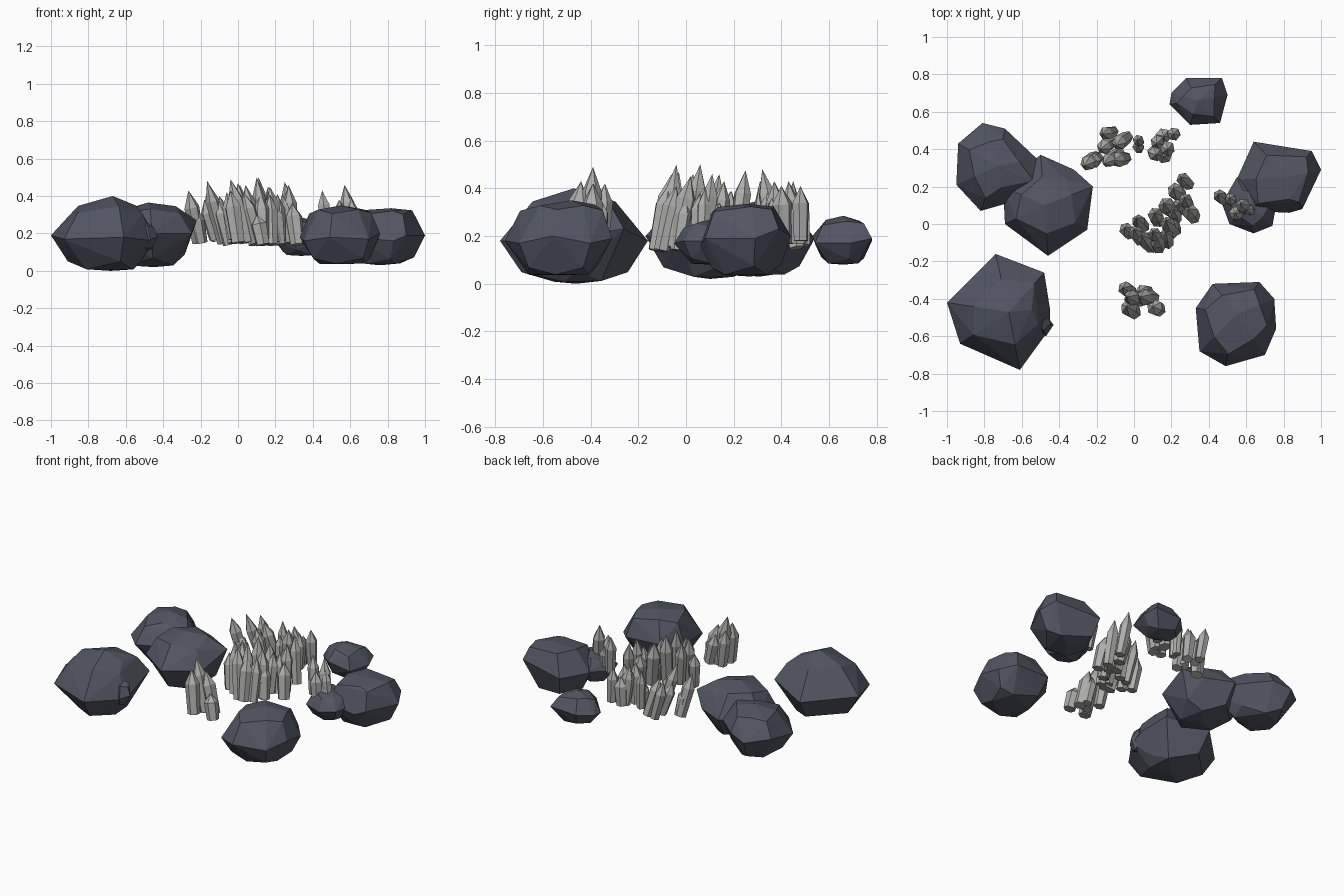
import bpy, bmesh, math, random
from mathutils import Vector

random.seed(4)


def material(name, rgb):
    m = bpy.data.materials.new(name)
    m.diffuse_color = (*rgb, 1)
    return m


slate = material("dark slate", (0.085, 0.092, 0.125))
grey = material("crystal grey", (0.42, 0.42, 0.415))


def finish(bm, name, mat):
    bmesh.ops.recalc_face_normals(bm, faces=bm.faces)
    me = bpy.data.meshes.new(name)
    bm.to_mesh(me)
    bm.free()
    me.materials.append(mat)
    ob = bpy.data.objects.new(name, me)
    bpy.context.collection.objects.link(ob)


def rock(name, outline, peak, low, upper=0.62, lower=0.62, drop=0.2):
    """Faceted boulder: hull of a girdle, a shoulder ring, a foot ring and a peak."""
    bm = bmesh.new()
    peak, low = Vector(peak), Vector(low)
    for i, p in enumerate(outline):
        p = Vector(p)
        bm.verts.new(p)
        # shoulder and foot points sit between the girdle and the poles
        s = upper + (0.1 if i % 2 else -0.06)
        q = peak.lerp(p, s)
        q.z = peak.z - (peak.z - p.z) * (drop + 0.14 if i % 2 else drop)
        bm.verts.new(q)
        s = lower + (-0.1 if i % 2 else 0.1)
        q = low.lerp(p, s)
        q.z = low.z + (p.z - low.z) * (0.05 if i % 2 else 0.27)
        bm.verts.new(q)
    bm.verts.new(peak)
    bm.verts.new(low)
    res = bmesh.ops.convex_hull(bm, input=bm.verts)
    junk = [v for v in set(res["geom_interior"] + res["geom_unused"])
            if isinstance(v, bmesh.types.BMVert)]
    bmesh.ops.delete(bm, geom=junk, context='VERTS')
    bmesh.ops.dissolve_limit(bm, angle_limit=math.radians(7),
                             verts=bm.verts, edges=bm.edges)
    finish(bm, name, slate)


def crystals(name, lean, items, r=0.042):
    """Cluster of leaning six-sided spikes; items are tip x, y, z and foot z."""
    bm = bmesh.new()
    for x, y, tip, foot in items:
        length = tip - foot
        dx = (lean[0] + random.uniform(-0.07, 0.07)) * length
        dy = (lean[1] + random.uniform(-0.07, 0.07)) * length
        top = Vector((x, y, tip))
        axis = Vector((dx, dy, length))
        base = top - axis
        turn = axis.to_track_quat('Z', 'Y')
        spin = random.uniform(0, 1)
        rad = r * random.uniform(0.85, 1.1)
        rings = []
        for t, k in ((0, 0.85), (0.68, 1.0)):
            rings.append([bm.verts.new(base + axis * t + turn @ Vector((
                rad * k * math.cos(spin + j * math.pi / 3),
                rad * k * math.sin(spin + j * math.pi / 3), 0))) for j in range(6)])
        apex = bm.verts.new(top)
        bm.faces.new(rings[0])
        for j in range(6):
            n = (j + 1) % 6
            bm.faces.new((rings[0][j], rings[0][n], rings[1][n], rings[1][j]))
            bm.faces.new((rings[1][j], rings[1][n], apex))
    finish(bm, name, grey)


# Boulders
rock("front_left_boulder",
     [(-.74, -.16, .18), (-.48, -.26, .23), (-.45, -.45, .2), (-.45, -.56, .16),
      (-.61, -.78, .18), (-.93, -.64, .17), (-1, -.42, .19)],
     (-.67, -.47, .40), (-.68, -.46, 0), .62, .62, .25)
rock("front_left_chip",
     [(-.46, -.50, .24), (-.43, -.54, .18), (-.47, -.60, .17), (-.56, -.55, .18)],
     (-.5, -.53, .26), (-.5, -.55, .11))
rock("back_left_boulder",
     [(-.81, .54, .19), (-.69, .51, .22), (-.52, .35, .2), (-.46, .2, .18),
      (-.68, .11, .2), (-.82, .07, .19), (-.95, .21, .17), (-.94, .43, .21)],
     (-.73, .31, .35), (-.73, .31, .03))
rock("inner_left_boulder",
     [(-.5, .37, .2), (-.32, .29, .2), (-.22, .2, .27), (-.25, -.03, .2),
      (-.46, -.17, .2), (-.69, 0, .19), (-.7, .2, .19)],
     (-.48, .1, .365), (-.45, .1, .02))
rock("right_boulder",
     [(.64, .44, .2), (.95, .39, .23), (1, .29, .19), (.9, .08, .19),
      (.83, .06, .16), (.62, .07, .18), (.55, .24, .19)],
     (.82, .25, .335), (.76, .27, .03), .68, .66, .08)
rock("right_small_rock",
     [(.55, .25, .2), (.47, .11, .17), (.51, 0, .17), (.64, -.05, .17),
      (.74, -.01, .18), (.76, .1, .18), (.7, .2, .18)],
     (.62, .1, .27), (.62, .1, .08))
rock("front_right_boulder",
     [(.42, -.32, .2), (.67, -.31, .19), (.75, -.4, .17), (.76, -.56, .2),
      (.7, -.7, .17), (.49, -.76, .18), (.35, -.68, .16), (.33, -.45, .18)],
     (.55, -.48, .35), (.57, -.53, .03), .67, .66, .12)
rock("back_small_boulder",
     [(.28, .78, .18), (.47, .78, .19), (.5, .69, .17), (.46, .54, .17),
      (.3, .53, .2), (.19, .64, .17), (.2, .7, .17)],
     (.34, .66, .285), (.34, .66, .08))

# Crystal clusters
crystals("center_crystals", (-.1, .18), [
    (.25, .25, .475, .17), (.21, .19, .39, .16), (.27, .14, .46, .15),
    (.16, .11, .45, .15), (.21, .08, .41, .16), (.29, .08, .36, .14),
    (.11, .06, .50, .15), (.10, -.04, .50, .15), (.17, -.04, .41, .14),
    (.12, -.07, .42, .14), (0, -.03, .47, .15), (.01, .03, .46, .16),
    (.04, -.06, .46, .14), (.20, 0, .36, .14), (-.05, -.02, .38, .15),
    (.17, .02, .45, .15), (.24, .11, .41, .15)])
crystals("front_crystals", (-.2, .05), [
    (-.06, -.34, .42, .17), (-.04, -.39, .49, .15), (-.04, -.44, .43, .15),
    (.03, -.39, .42, .15), (.10, -.44, .30, .14), (.03, -.36, .36, .16)])
crystals("back_left_crystals", (-.22, -.12), [
    (-.17, .48, .41, .16), (-.18, .40, .38, .17), (-.10, .42, .40, .15),
    (-.165, .32, .48, .15), (-.265, .31, .43, .15), (-.11, .34, .39, .14),
    (-.23, .33, .33, .15)])
crystals("back_single_crystal", (0, .05),
         [(.02, .45, .43, .17), (.02, .42, .34, .17)], .032)
crystals("back_right_crystals", (0, -.06), [
    (.12, .43, .43, .17), (.21, .48, .41, .18), (.12, .37, .43, .16),
    (.18, .40, .41, .17), (.16, .36, .36, .16), (.16, .47, .36, .17)])
crystals("right_crystals", (-.15, .1), [
    (.45, .16, .43, .18), (.57, .11, .46, .16), (.54, .06, .38, .17),
    (.60, .08, .40, .18), (.51, .14, .34, .18)], .036)
